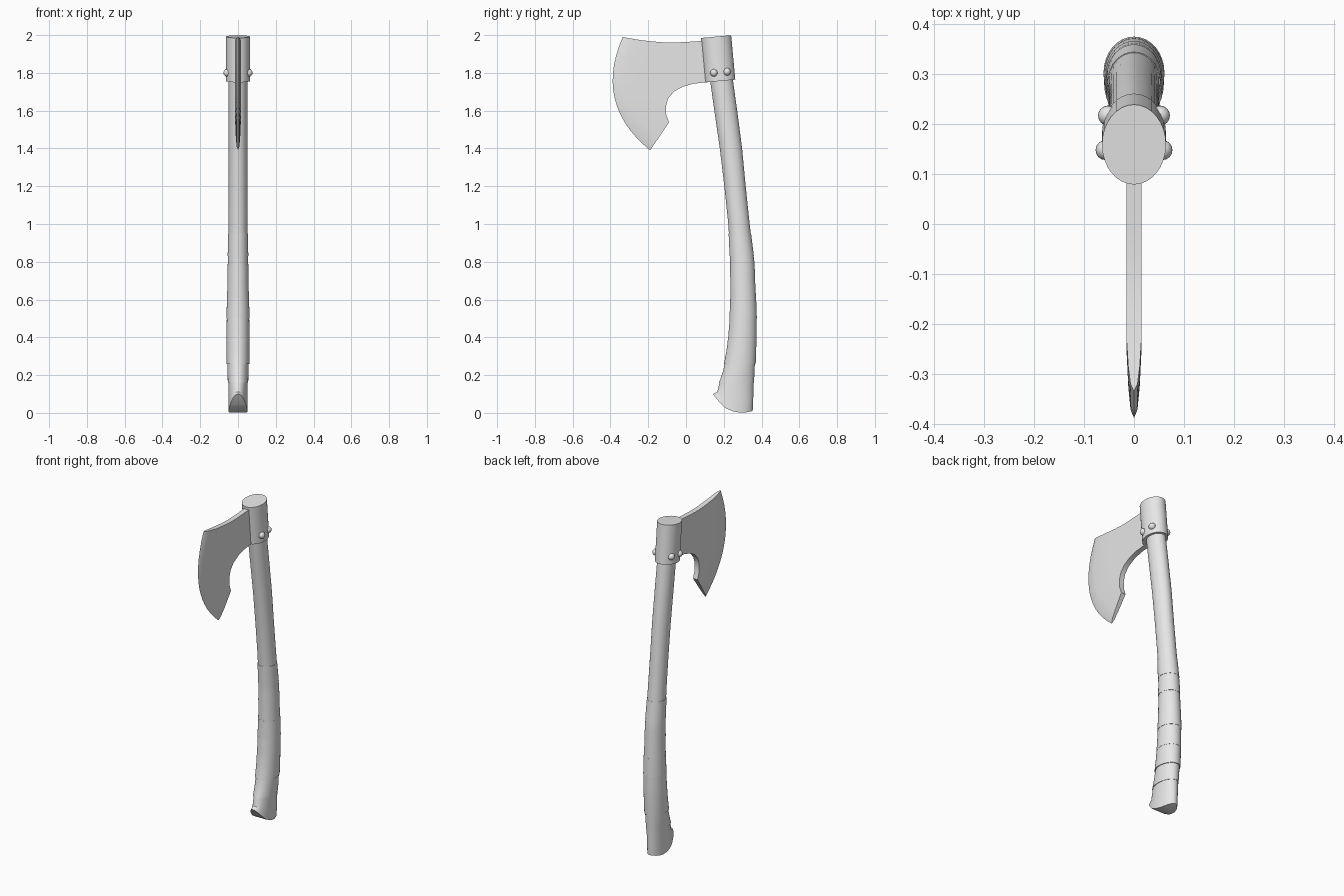
import bpy, bmesh, math
from mathutils import Vector, Matrix

cube = bpy.data.objects.get("Cube")
if cube:
    bpy.data.objects.remove(cube, do_unlink=True)

GREY = (0.8, 0.8, 0.8, 1)
mat = bpy.data.materials.new("plain grey")
mat.use_nodes = True
mat.diffuse_color = GREY
mat.node_tree.nodes["Principled BSDF"].inputs["Base Color"].default_value = GREY

SEG = 32


def finish(name, bm, angle=35):
    bmesh.ops.recalc_face_normals(bm, faces=bm.faces)
    mesh = bpy.data.meshes.new(name)
    bm.to_mesh(mesh)
    bm.free()
    mesh.materials.append(mat)
    obj = bpy.data.objects.new(name, mesh)
    bpy.context.collection.objects.link(obj)
    bpy.ops.object.select_all(action='DESELECT')
    obj.select_set(True)
    bpy.context.view_layer.objects.active = obj
    bpy.ops.object.shade_smooth_by_angle(angle=math.radians(angle))
    return obj


def lerp_keys(keys, t):
    """Interpolate the rows of an ascending table by their first column."""
    for a, b in zip(keys, keys[1:]):
        if t <= b[0]:
            f = max(0, (t - a[0]) / (b[0] - a[0]))
            return [p + (q - p) * f for p, q in zip(a[1:], b[1:])]
    return list(keys[-1][1:])


def ring(bm, front, back, half, height):
    """Oval ring; height is a function of y."""
    verts = []
    for i in range(SEG):
        a = 2 * math.pi * i / SEG
        y = (front + back) / 2 - (back - front) / 2 * math.cos(a)
        verts.append(bm.verts.new((half * math.sin(a), y, height(y))))
    return verts


def bridge(bm, rings):
    for a, b in zip(rings, rings[1:]):
        for i in range(SEG):
            j = (i + 1) % SEG
            bm.faces.new((a[i], a[j], b[j], b[i]))


# Handle: height, front y, back y, half width
shaft = [(0.16, 0.178, 0.357, 0.051), (0.21, 0.195, 0.36, 0.053),
         (0.26, 0.207, 0.363, 0.054), (0.32, 0.218, 0.366, 0.055),
         (0.4, 0.228, 0.369, 0.056), (0.5, 0.235, 0.37, 0.056),
         (0.6, 0.238, 0.368, 0.055), (0.8, 0.236, 0.36, 0.052),
         (1.0, 0.224, 0.337, 0.05), (1.2, 0.203, 0.316, 0.049),
         (1.4, 0.179, 0.297, 0.049), (1.6, 0.15, 0.271, 0.049),
         (1.8, 0.122, 0.243, 0.049)]
butt_curve = [(0.143, 0.1), (0.17, 0.065), (0.206, 0.027), (0.245, 0.009),
              (0.285, 0.001), (0.32, 0.003), (0.353, 0.01)]

bm = bmesh.new()
end = ring(bm, 0.143, 0.353, 0.05, lambda y: lerp_keys(butt_curve, y)[0])
mid = ring(bm, 0.165, 0.356, 0.05,
           lambda y: 0.5 * (lerp_keys(butt_curve, y)[0] + 0.15))
rings = [end, mid] + [ring(bm, f, b, h, lambda y, z=z: z) for z, f, b, h in shaft]
bridge(bm, rings)
# Rocker-shaped butt, closed by strips across the width
bm.faces.new((end[0], end[1], end[-1]))
bm.faces.new((end[SEG // 2], end[SEG // 2 - 1], end[SEG // 2 + 1]))
for i in range(1, SEG // 2 - 1):
    bm.faces.new((end[i], end[i + 1], end[-i - 1], end[-i]))
bm.faces.new(rings[-1])
finish("handle", bm)

# Grip wrap: overlapping bands, each a touch wider at its lower edge
edges = [0.16, 0.26, 0.375, 0.5, 0.61, 0.72, 0.83, 0.95]
swell = [0.003, 0.006, 0.005, 0.005, 0.003, 0.003, 0.003]
for n, (low, high, s) in enumerate(zip(edges, edges[1:], swell)):
    bm = bmesh.new()
    rings = []
    for k in range(5):
        z = low + (high - low) * k / 4
        f, b, h = lerp_keys(shaft, z)
        o = s - 0.0015 * k / 4
        rings.append(ring(bm, f - o, b + o, h + o, lambda y: z))
    f, b, h = lerp_keys(shaft, low)
    rings.insert(0, ring(bm, f, b, h, lambda y: low))
    f, b, h = lerp_keys(shaft, high)
    rings.append(ring(bm, f, b, h, lambda y: high))
    bridge(bm, rings)
    finish(f"grip_band_{n + 1}", bm)

# Socket: oval sleeve leaning with the handle
bm = bmesh.new()
low, high = [ring(bm, f, b, 0.064, lambda y, z=z, c=(f + b) / 2: z + 0.09 * (y - c))
             for f, b, z in ((0.101, 0.261, 1.757), (0.079, 0.239, 1.992))]
bridge(bm, [low, high])
bm.faces.new(low)
bm.faces.new(high)
finish("socket", bm)

# Rivets: two domes on each side of the socket
for side, label in ((1, "left"), (-1, "right")):
    for y, z, x, place in ((0.148, 1.8, 0.057, "front"), (0.217, 1.806, 0.052, "back")):
        bm = bmesh.new()
        bmesh.ops.create_uvsphere(bm, u_segments=16, v_segments=10, radius=0.02)
        bmesh.ops.translate(bm, verts=bm.verts, vec=(side * x, y, z))
        finish(f"{place}_rivet_{label}", bm)

# Blade: columns run from the cutting edge back to the socket
# (top y, top z, bottom y, bottom z, half thickness)
columns = [(-0.335, 1.99, -0.19, 1.39, 0.0),
           (-0.32, 1.987, -0.177, 1.41, 0.007),
           (-0.285, 1.981, -0.146, 1.455, 0.0115),
           (-0.23, 1.972, -0.09, 1.537, 0.015),
           (-0.17, 1.966, -0.105, 1.58, 0.0155),
           (-0.14, 1.963, -0.106, 1.625, 0.0155),
           (-0.1, 1.961, -0.094, 1.665, 0.0155),
           (-0.06, 1.961, -0.065, 1.7, 0.0155),
           (-0.01, 1.963, -0.017, 1.727, 0.0155),
           (0.04, 1.966, 0.04, 1.743, 0.0155),
           (0.13, 1.972, 0.13, 1.752, 0.0155)]
bulge = [0.118, 0.115, 0.1, 0.08, 0.05, 0.035, 0.02, 0.01, 0, 0, 0]
ROWS = 14
bm = bmesh.new()
sheets = []
for side in (1, -1):
    sheet = []
    for (ty, tz, by, bz, t), swell_out in zip(columns, bulge):
        column = []
        for r in range(ROWS + 1):
            f = r / ROWS
            arc = swell_out * 4 * f * (1 - f)
            # Bulge is square to the chord of the cutting edge
            point = (side * t, ty + (by - ty) * f - arc * 0.97,
                     tz + (bz - tz) * f - arc * 0.235)
            column.append(bm.verts.new(point))
        sheet.append(column)
    sheets.append(sheet)
    for a, b in zip(sheet, sheet[1:]):
        for r in range(ROWS):
            bm.faces.new((a[r], a[r + 1], b[r + 1], b[r]))
# Top and bottom walls, then the keen edge is welded shut
for r in (0, ROWS):
    for c in range(len(columns) - 1):
        p, q = sheets
        bm.faces.new((p[c][r], p[c + 1][r], q[c + 1][r], q[c][r]))
for r in range(ROWS):
    p, q = sheets[0][-1], sheets[1][-1]
    bm.faces.new((p[r], p[r + 1], q[r + 1], q[r]))
bmesh.ops.remove_doubles(bm, verts=bm.verts, dist=0.0001)
finish("blade", bm)
